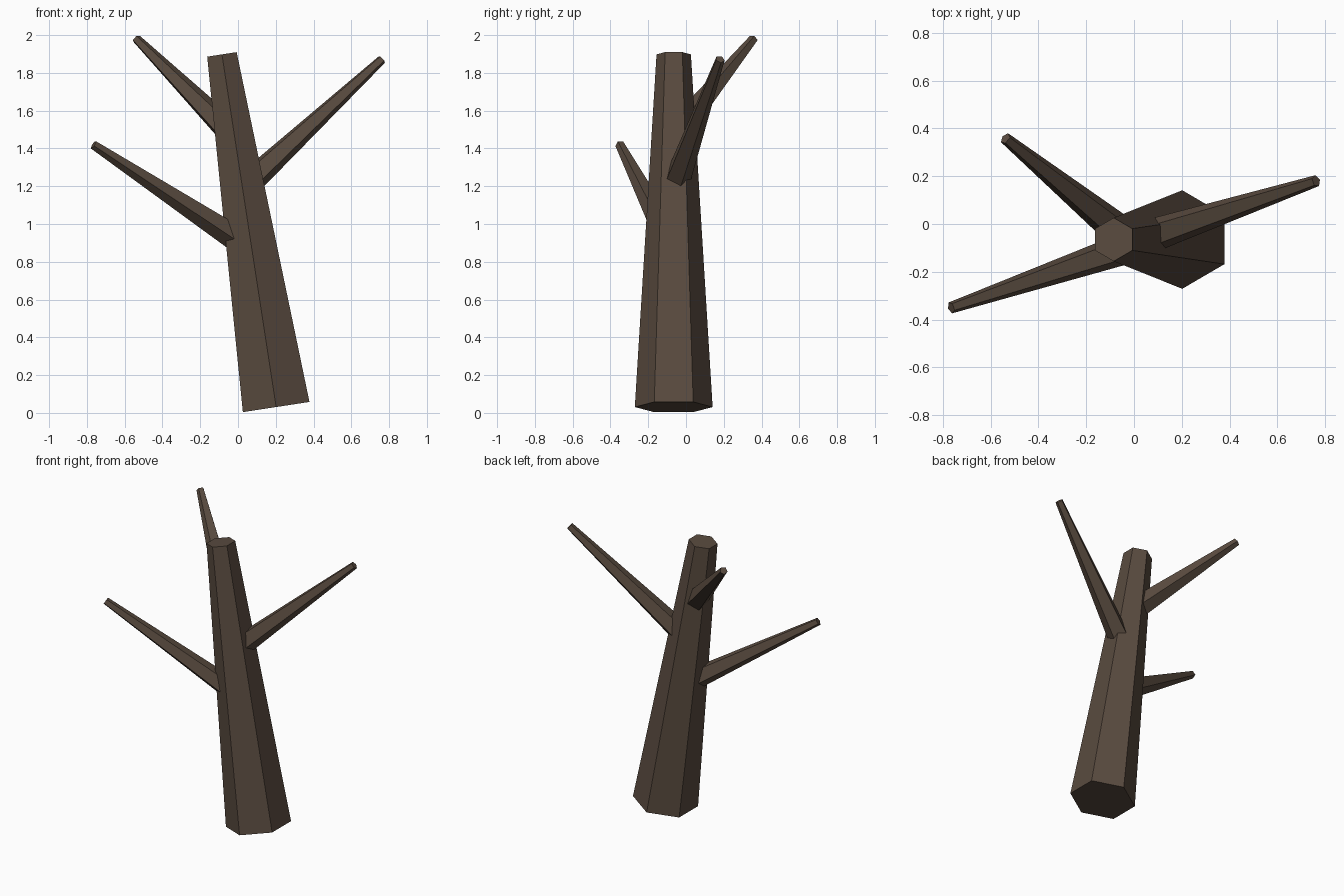
import bpy
import bmesh
from math import cos, sin, tau, radians
from mathutils import Vector

cube = bpy.data.objects.get("Cube")
if cube:
    bpy.data.objects.remove(cube, do_unlink=True)

# Bark colour
bark = bpy.data.materials.new("dark_brown_bark")
colour = (0.10, 0.07, 0.05, 1.0)
bark.use_nodes = True
bark.diffuse_color = colour
bsdf = bark.node_tree.nodes["Principled BSDF"]
bsdf.inputs["Base Color"].default_value = colour
bsdf.inputs["Roughness"].default_value = 0.9


def limb(name, start, end, r_start, r_end, sides, phase):
    """Tapered flat-sided limb with square-cut ends."""
    start, end = Vector(start), Vector(end)
    axis = (end - start).normalized()
    side = Vector((0, 0, 1)).cross(axis).normalized()
    up = axis.cross(side)
    bm = bmesh.new()
    rings = []
    for centre, r in ((start, r_start), (end, r_end)):
        angles = [radians(phase) + tau * i / sides for i in range(sides)]
        rings.append([bm.verts.new(centre + r * (cos(a) * side + sin(a) * up))
                      for a in angles])
    low, high = rings
    for i in range(sides):
        j = (i + 1) % sides
        bm.faces.new((low[i], low[j], high[j], high[i]))
    bm.faces.new(low[::-1])
    bm.faces.new(high)
    bmesh.ops.recalc_face_normals(bm, faces=bm.faces)
    mesh = bpy.data.meshes.new(name)
    bm.to_mesh(mesh)
    bm.free()
    mesh.materials.append(bark)
    obj = bpy.data.objects.new(name, mesh)
    bpy.context.collection.objects.link(obj)
    return obj


# Leaning six-sided trunk
trunk_base = Vector((0.202, -0.065, 0.031))
trunk_top = Vector((-0.085, -0.065, 1.898))
limb("trunk", trunk_base, trunk_top, 0.206, 0.091, 6, 0)

# Five-sided branches growing from the trunk's core, ridge underneath
branches = {
    "lower_right_branch": (0.45, (-0.765, -0.35, 1.42)),
    "middle_left_branch": (0.62, (0.762, 0.18, 1.872)),
    "upper_back_branch": (0.765, (-0.538, 0.358, 1.98)),
}
for name, (along, tip) in branches.items():
    limb(name, trunk_base.lerp(trunk_top, along), tip, 0.076, 0.025, 5, -90)
